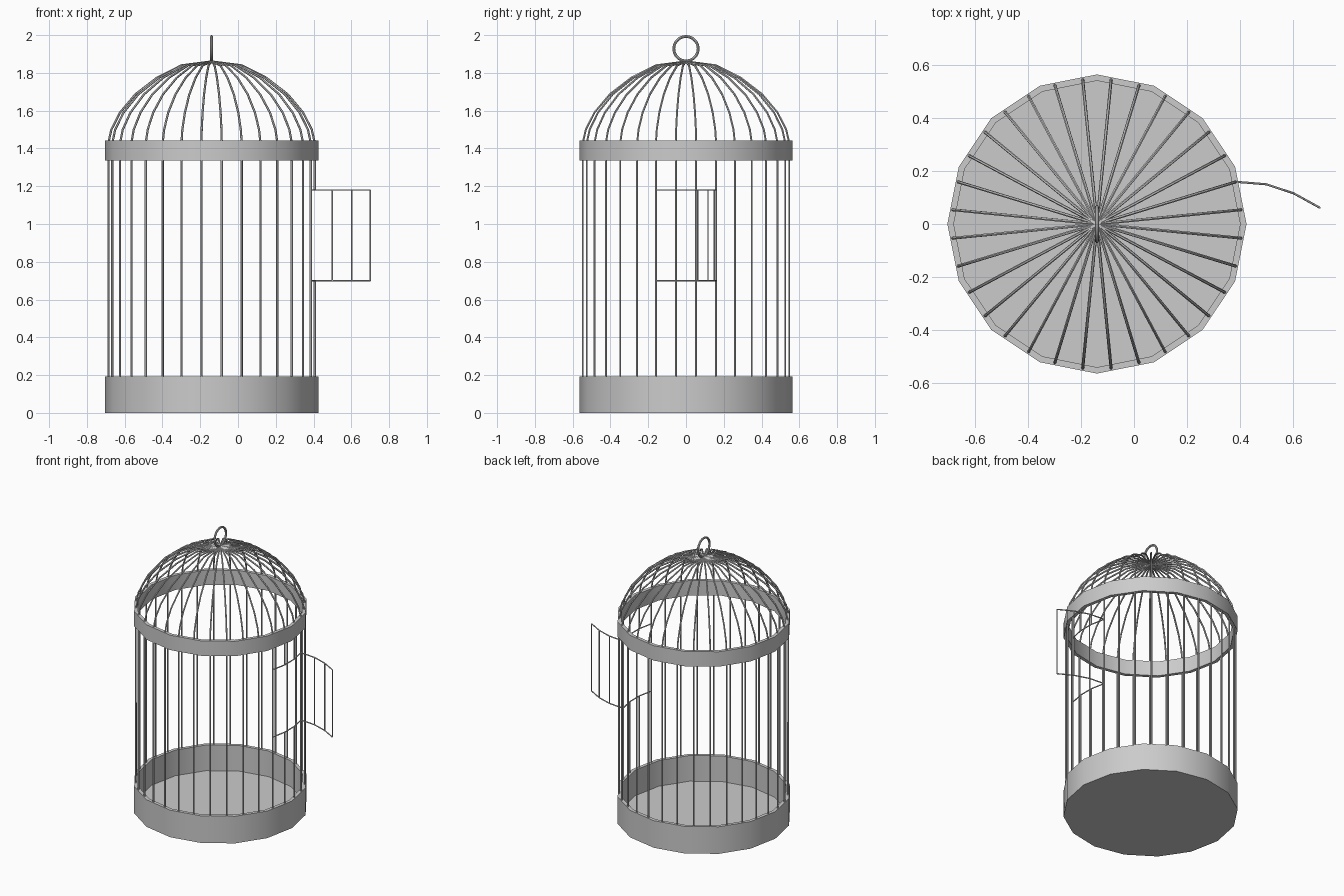
import bpy, bmesh, math
from math import sin, cos, radians

if "Cube" in bpy.data.objects:
    bpy.data.objects.remove(bpy.data.objects["Cube"])

CX = -0.14          # cage axis
BAR_R = 0.549       # radius of the bar circle
N = 32              # bars
DOOR_Z = (0.70, 1.18)


def lathe(name, profile, closed, sides=16):
    """Spin an (r, z) profile around the cage axis."""
    bm = bmesh.new()
    rings = []
    for r, z in profile:
        if r == 0:
            rings.append([bm.verts.new((CX, 0, z))] * sides)
        else:
            rings.append([bm.verts.new((CX + r * cos(2 * math.pi * i / sides),
                                        r * sin(2 * math.pi * i / sides), z))
                          for i in range(sides)])
    pairs = list(zip(rings, rings[1:] + rings[:1]))
    for a, b in pairs if closed else pairs[:-1]:
        for i in range(sides):
            j = (i + 1) % sides
            bm.faces.new(list(dict.fromkeys([a[i], a[j], b[j], b[i]])))
    bmesh.ops.recalc_face_normals(bm, faces=bm.faces)
    finish(name, bm)


def finish(name, bm):
    me = bpy.data.meshes.new(name)
    bm.to_mesh(me)
    bm.free()
    ob = bpy.data.objects.new(name, me)
    bpy.context.collection.objects.link(ob)
    smooth(ob)


def smooth(ob):
    bpy.ops.object.select_all(action='DESELECT')
    ob.select_set(True)
    bpy.context.view_layer.objects.active = ob
    bpy.ops.object.shade_smooth_by_angle(angle=radians(35))


def wires(name, paths, radius):
    """Round wires along poly paths, turned into one mesh."""
    cu = bpy.data.curves.new(name, 'CURVE')
    cu.dimensions = '3D'
    cu.bevel_depth = radius
    cu.bevel_resolution = 1
    cu.use_fill_caps = True
    for path in paths:
        sp = cu.splines.new('POLY')
        sp.points.add(len(path) - 1)
        for p, co in zip(sp.points, path):
            p.co = (*co, 1)
    ob = bpy.data.objects.new(name, cu)
    bpy.context.collection.objects.link(ob)
    bpy.ops.object.select_all(action='DESELECT')
    ob.select_set(True)
    bpy.context.view_layer.objects.active = ob
    bpy.ops.object.convert(target='MESH')
    smooth(bpy.context.object)


def polar(k, r, z):
    a = (k + 0.5) * 2 * math.pi / N
    return (CX + r * cos(a), r * sin(a), z)


# Base tray and upper band
lathe("base_tray", [(0, 0), (0.565, 0), (0.565, 0.193), (0.541, 0.193),
                    (0.541, 0.01), (0, 0.01)], False)
lathe("upper_band", [(0.565, 1.335), (0.565, 1.441),
                     (0.541, 1.441), (0.541, 1.335)], True)

# Bars running up the side and over the dome; two are cut at the doorway
dome = [(BAR_R, 1.43), (0.533, 1.50), (0.487, 1.59), (0.405, 1.687),
        (0.29, 1.775), (0.16, 1.84), (0.004, 1.86)]
bars = []
for k in range(N):
    over = [polar(k, r, z) for r, z in dome]
    foot = polar(k, BAR_R, 0.06)
    if k in (0, N - 1):
        bars.append([foot, polar(k, BAR_R, DOOR_Z[0])])
        bars.append([polar(k, BAR_R, DOOR_Z[1])] + over)
    else:
        bars.append([foot] + over)
wires("cage_bars", bars, 0.0058)

# Wires framing the doorway
wires("doorway_frame", [[polar(k, BAR_R, z) for k in (-2, -1, 0, 1)]
                        for z in DOOR_Z], 0.004)

# Door swung open on the bar at its edge
plan = [polar(1, BAR_R, 0)[:2], (0.50, 0.15), (0.603, 0.116), (0.701, 0.062)]
door = [[(x, y, z) for x, y in plan] for z in DOOR_Z]
door += [[(x, y, DOOR_Z[0]), (x, y, DOOR_Z[1])] for x, y in plan]
wires("open_door", door, 0.004)

# Hanging ring
bpy.ops.mesh.primitive_torus_add(major_radius=0.0645, minor_radius=0.0075,
                                 major_segments=32, minor_segments=8,
                                 location=(CX, 0, 1.928),
                                 rotation=(0, math.pi / 2, 0))
bpy.context.object.name = "hanging_ring"
smooth(bpy.context.object)
